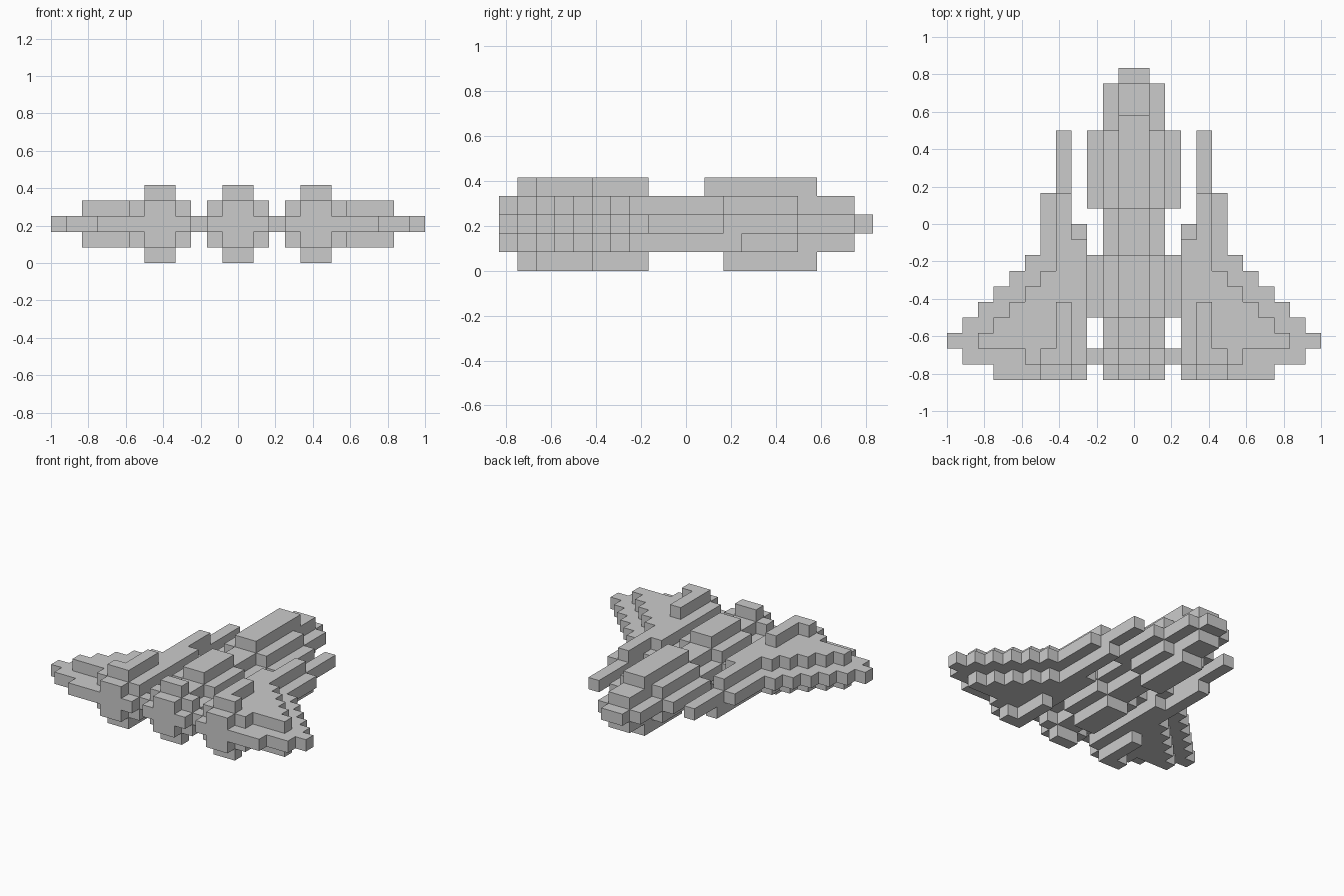
import bpy, bmesh
from mathutils import Vector
from itertools import product

if "Cube" in bpy.data.objects:
    bpy.data.objects.remove(bpy.data.objects["Cube"])

U = 1 / 12            # edge length of one block
parts = {}            # part name -> set of block cells


def box(part, x, y, z):
    """Fill a range of blocks, given as (start, end) on each axis."""
    parts.setdefault(part, set()).update(
        product(range(*x), range(*y), range(*z)))


def mid(part, half, y, z):
    """Box centred on x = 0."""
    box(part, (-half, half), y, z)


def pair(name, x, y, z):
    """Box on the right plus its mirror on the left."""
    box("right_" + name, x, y, z)
    box("left_" + name, (-x[1], -x[0]), y, z)


# Fuselage core with stepped cross-section and nose
mid("fuselage", 2, (-10, 9), (2, 3))
mid("fuselage", 1, (-10, 9), (1, 4))
mid("nose_tip", 1, (9, 10), (2, 3))

# Thicker collars along the fuselage, the first two joining the wings
for name, y in (("tail_collar", (-9, -8)), ("middle_collar", (-6, -2))):
    mid(name, 3, y, (2, 3))
    mid(name, 2, y, (1, 4))
    mid(name, 1, y, (0, 5))

# Cockpit section
mid("cockpit", 3, (1, 6), (2, 3))
mid("cockpit", 2, (1, 6), (3, 4))
mid("cockpit", 2, (2, 6), (1, 2))
mid("cockpit", 1, (1, 7), (4, 5))
mid("cockpit", 1, (2, 7), (0, 1))

# Wing middle plate: stepped outline, one row per block from the tail forward
for i, tip in enumerate((9, 11, 12, 11, 10, 9, 8, 7)):
    pair("wing", (3, tip), (i - 10, i - 9), (2, 3))
pair("wing", (3, 6), (-2, 0), (2, 3))
pair("wing", (4, 6), (0, 2), (2, 3))

# Smaller plates above and below the wing
for z in ((1, 2), (3, 4)):
    for i, tip in enumerate((7, 10, 9, 8, 7, 6)):
        pair("wing", (3, tip), (i - 9, i - 8), z)
    pair("wing", (3, 5), (-3, -1), z)
    pair("wing", (4, 5), (-1, 2), z)
pair("wing", (4, 5), (2, 3), (1, 2))

# Wing engines: exhaust and ridges on top and bottom
pair("engine", (4, 6), (-10, -9), (1, 4))
for z in ((0, 1), (4, 5)):
    pair("engine", (4, 5), (-9, -5), z)
    pair("engine", (4, 6), (-9, -8), z)

# Forward guns
pair("gun", (4, 5), (2, 6), (2, 3))

# Skin each part with only its exposed block faces
solid = set().union(*parts.values())
used = set()
for name, cells in parts.items():
    bm = bmesh.new()
    for c in sorted(cells - used):
        for axis, side in product(range(3), (0, 1)):
            step = [0, 0, 0]
            step[axis] = 2 * side - 1
            if tuple(a + b for a, b in zip(c, step)) in solid:
                continue
            loop = []
            for s, t in ((0, 0), (1, 0), (1, 1), (0, 1)):
                p = list(c)
                p[axis] += side
                p[(axis + 1) % 3] += s
                p[(axis + 2) % 3] += t
                loop.append(bm.verts.new(Vector(p) * U))
            bm.faces.new(loop if side else loop[::-1])
    used |= cells
    bmesh.ops.remove_doubles(bm, verts=bm.verts, dist=1e-4)
    bmesh.ops.dissolve_limit(bm, angle_limit=0.01, verts=bm.verts, edges=bm.edges)
    mesh = bpy.data.meshes.new(name)
    bm.to_mesh(mesh)
    bm.free()
    bpy.context.collection.objects.link(bpy.data.objects.new(name, mesh))
